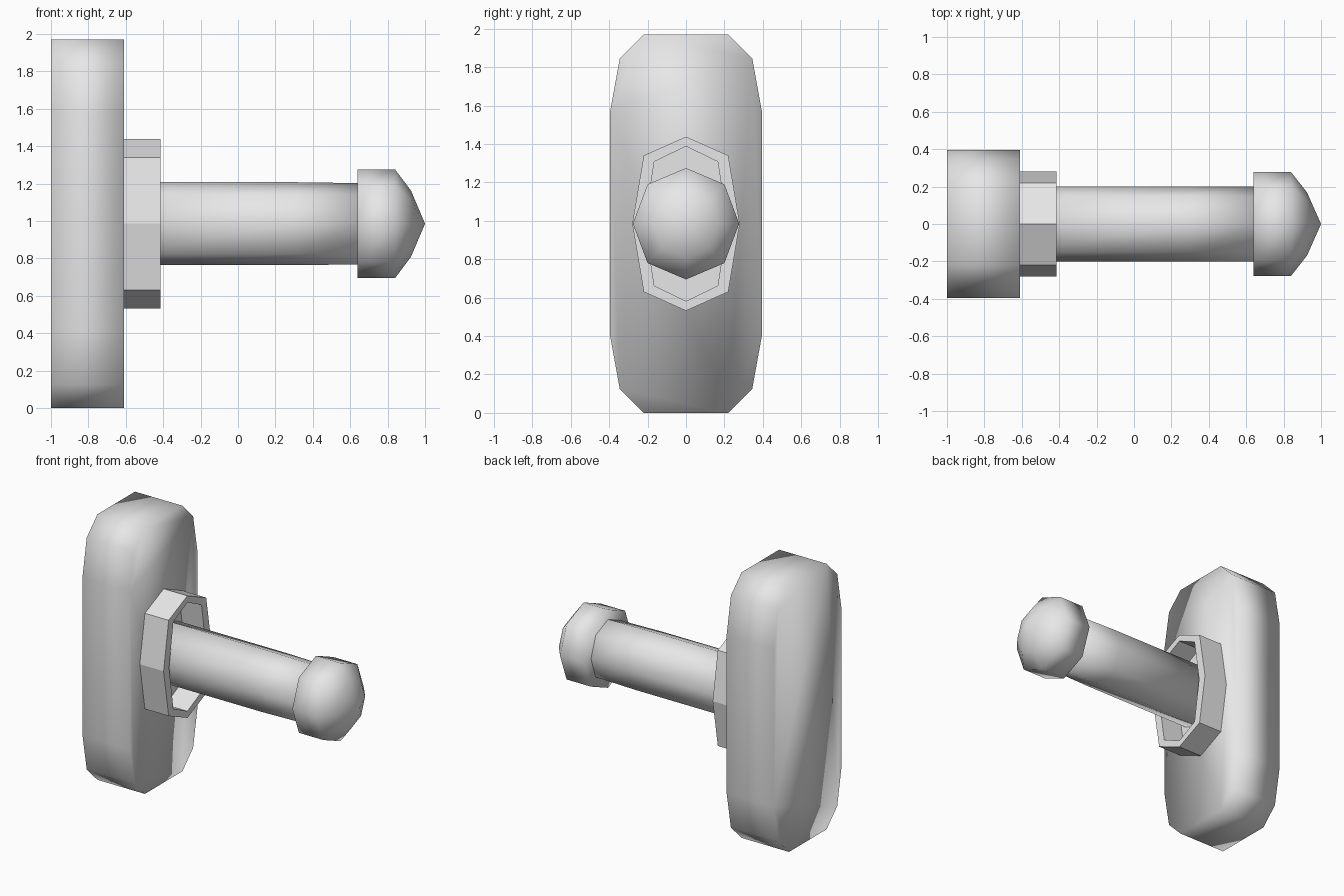
import bpy
import bmesh

cube = bpy.data.objects.get("Cube")
if cube:
    bpy.data.objects.remove(cube, do_unlink=True)

grey = bpy.data.materials.new("light_grey")
grey.use_nodes = True
grey.diffuse_color = (0.8, 0.8, 0.8, 1)
grey.node_tree.nodes["Principled BSDF"].inputs["Base Color"].default_value = (0.8, 0.8, 0.8, 1)

MID = 0.985  # height of the lever axis


def octagon(top, diag_y, diag_z, side):
    """Eight-sided outline around the lever axis, as (y, z) offsets."""
    return [(0, top), (diag_y, diag_z), (side, 0), (diag_y, -diag_z),
            (0, -top), (-diag_y, -diag_z), (-side, 0), (-diag_y, diag_z)]


def loft(name, sections, tip=None):
    """Bridge outlines along x, close the start, and close the end flat or at a tip."""
    bm = bmesh.new()
    rings = [[bm.verts.new((x, y, MID + z)) for y, z in outline] for x, outline in sections]
    n = len(rings[0])
    for a, b in zip(rings, rings[1:]):
        for i in range(n):
            j = (i + 1) % n
            bm.faces.new((a[i], a[j], b[j], b[i]))
    bm.faces.new(rings[0])
    if tip is None:
        bm.faces.new(rings[-1])
    else:
        point = bm.verts.new((tip, 0, MID))
        for i in range(n):
            bm.faces.new((rings[-1][i], rings[-1][(i + 1) % n], point))
    bmesh.ops.recalc_face_normals(bm, faces=bm.faces)
    mesh = bpy.data.meshes.new(name)
    bm.to_mesh(mesh)
    bm.free()
    mesh.materials.append(grey)
    obj = bpy.data.objects.new(name, mesh)
    bpy.context.collection.objects.link(obj)
    return obj


# Wall plate: tall outline with cut corners, mirrored into four quarters
quarter = [(0.22, 0.985), (0.345, 0.86), (0.395, 0.585)]
right_half = quarter + [(y, -z) for y, z in reversed(quarter)]
plate_outline = right_half + [(-y, -z) for y, z in right_half]
plate = loft("wall_plate", [(-1.0, plate_outline), (-0.61, plate_outline)])

# Collar: rim around a recess, floor set back inside
outer = octagon(0.453, 0.22, 0.355, 0.28)
inner = octagon(0.403, 0.165, 0.323, 0.215)
collar = loft("collar", [(-0.62, outer), (-0.415, outer), (-0.415, inner), (-0.595, inner)])

# Lever: bar with a very slight taper towards the knob
bar = octagon(0.222, 0.15, 0.16, 0.2)
bar_end = octagon(0.217, 0.145, 0.155, 0.2)
lever = loft("lever", [(-0.61, bar), (0.3, bar), (0.65, bar_end)])

# Knob: wide rim, then a faceted dome to a point
rim = octagon(0.29, 0.2, 0.205, 0.277)
shoulder = [(y * 0.61, z * 0.61) for y, z in rim]
knob = loft("lever_knob", [(0.64, rim), (0.84, rim), (0.925, shoulder)], tip=1.0)

# Soft shading on the rounded parts, crisp edges on the collar
for obj in (plate, lever, knob):
    for poly in obj.data.polygons:
        poly.use_smooth = True
